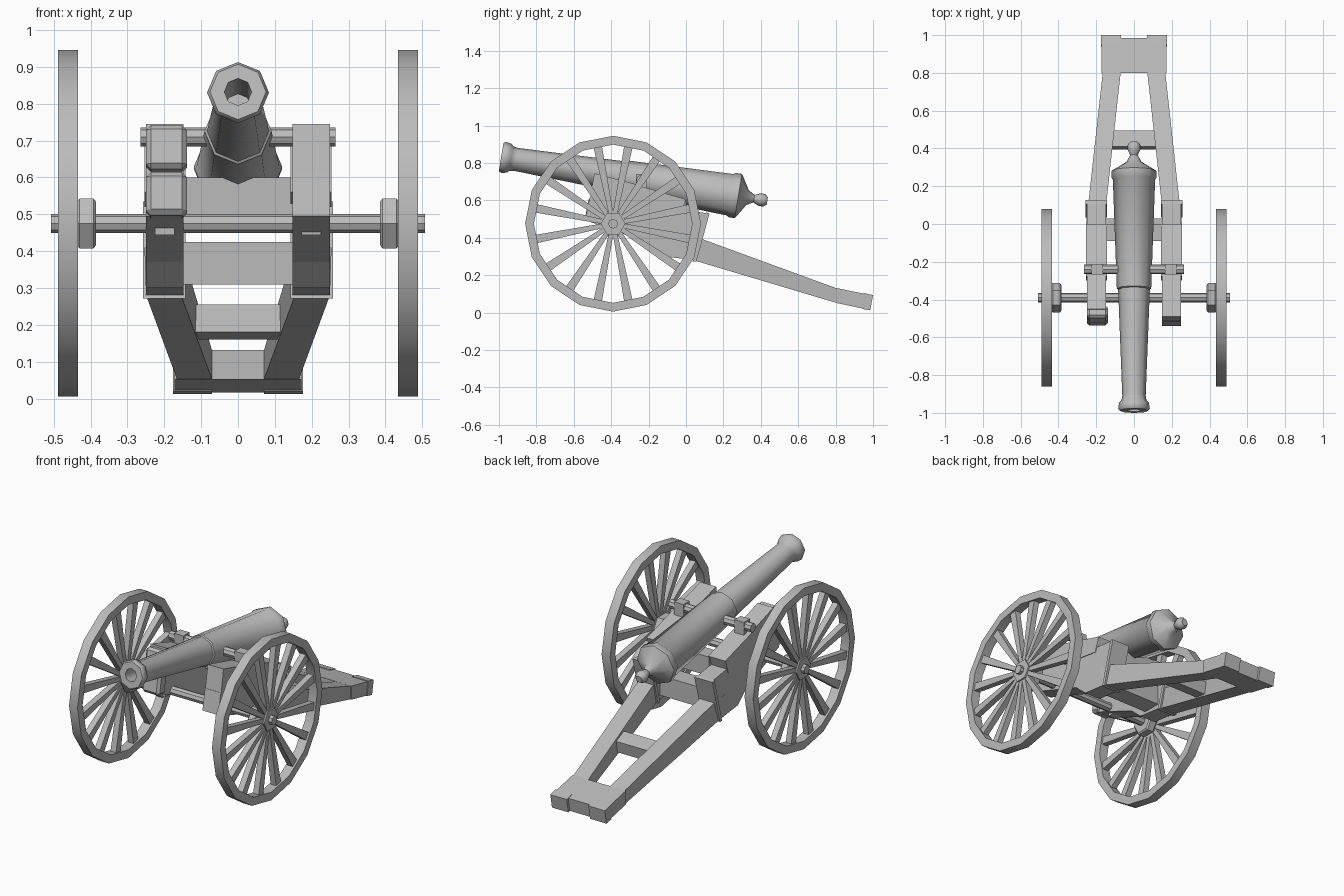
import bpy, bmesh, math
from mathutils import Vector, Matrix

if "Cube" in bpy.data.objects:
    bpy.data.objects.remove(bpy.data.objects["Cube"])

grey = bpy.data.materials.new("iron_grey")
grey.diffuse_color = (0.5, 0.5, 0.5, 1)
grey.use_nodes = True
grey.node_tree.nodes["Principled BSDF"].inputs["Base Color"].default_value = grey.diffuse_color


def finish(name, bm, smooth=None):
    bmesh.ops.recalc_face_normals(bm, faces=bm.faces)
    me = bpy.data.meshes.new(name)
    bm.to_mesh(me)
    bm.free()
    me.materials.append(grey)
    ob = bpy.data.objects.new(name, me)
    bpy.context.collection.objects.link(ob)
    if smooth:
        bpy.ops.object.select_all(action='DESELECT')
        ob.select_set(True)
        bpy.context.view_layer.objects.active = ob
        bpy.ops.object.shade_smooth_by_angle(angle=math.radians(smooth))
    return ob


def add_prism(bm, pts, x0, x1, skew=lambda y: 0, side=1):
    """Extrude a (y, z) outline from x0 to x1, optionally slanted along y."""
    rings = [[bm.verts.new((side * (x + skew(y)), y, z)) for y, z in pts] for x in (x0, x1)]
    n = len(pts)
    bm.faces.new(rings[0])
    bm.faces.new(rings[1])
    for i in range(n):
        j = (i + 1) % n
        bm.faces.new((rings[0][i], rings[0][j], rings[1][j], rings[1][i]))


def prism(name, pts, x0, x1, skew=lambda y: 0, side=1, bevel=0):
    bm = bmesh.new()
    add_prism(bm, pts, x0, x1, skew, side)
    if bevel:
        bmesh.ops.recalc_face_normals(bm, faces=bm.faces)
        bmesh.ops.bevel(bm, geom=bm.edges[:], offset=bevel, segments=1, affect='EDGES')
    return finish(name, bm)


def bar(name, y0, y1, z0, z1, x0, x1, side=1):
    return prism(name, [(y0, z0), (y1, z0), (y1, z1), (y0, z1)], x0, x1, side=side)


def lathe(name, origin, a, b, axis, profile, sides, closed=False, smooth=None):
    """Revolve (distance, radius) points about an axis; a and b span the circle."""
    o, a, b, axis = (Vector(v) for v in (origin, a, b, axis))
    bm = bmesh.new()
    rings = []
    for s, r in profile:
        ring = []
        for k in range(sides):
            t = 2 * math.pi * k / sides
            ring.append(bm.verts.new(o + axis * s + (a * math.cos(t) + b * math.sin(t)) * r))
        rings.append(ring)
    pairs = list(zip(rings, rings[1:]))
    if closed:
        pairs.append((rings[-1], rings[0]))
    else:
        bm.faces.new(rings[0])
        bm.faces.new(rings[-1])
    for p, q in pairs:
        for k in range(sides):
            j = (k + 1) % sides
            bm.faces.new((p[k], p[j], q[j], q[k]))
    return finish(name, bm, smooth)


X, Y, Z = (1, 0, 0), (0, 1, 0), (0, 0, 1)

# Barrel with bore, muzzle swell, reinforce step and breech knob
tilt = math.atan(0.165)
along = (0, math.cos(tilt), -math.sin(tilt))
up = (0, math.sin(tilt), math.cos(tilt))
barrel_profile = [(0.25, 0.036), (0.0, 0.037), (0.0, 0.076), (0.012, 0.084), (0.045, 0.078),
                  (0.055, 0.066), (0.08, 0.062), (0.65, 0.084), (0.655, 0.091), (1.24, 0.112),
                  (1.25, 0.12), (1.285, 0.12), (1.295, 0.105), (1.335, 0.04), (1.37, 0.02),
                  (1.40, 0.034), (1.425, 0.034), (1.442, 0.02)]
lathe("barrel", (0, -0.988, 0.832), X, up, along, barrel_profile, 8, smooth=50)

# Trunnion rod and axle
lathe("trunnion", (0, -0.24, 0.71), Y, Z, X, [(-0.265, 0.026), (0.265, 0.026)], 8)
HY, HZ = -0.39, 0.475
lathe("axle", (0, HY, HZ), Y, Z, X, [(-0.508, 0.026), (0.508, 0.026)], 8)

for side, tag in ((-1, "left"), (1, "right")):
    # Wheel: rim, hub and sixteen spokes
    ax = (side, 0, 0)
    lathe(f"{tag}_wheel_rim", (0, HY, HZ), Y, Z, ax,
          [(0.434, 0.47), (0.489, 0.47), (0.489, 0.423), (0.434, 0.423)], 16, True, 30)
    lathe(f"{tag}_wheel_hub", (0, HY, HZ), Y, Z, ax,
          [(0.385, 0.068), (0.392, 0.078), (0.43, 0.078), (0.44, 0.066), (0.487, 0.066)], 6)
    bm = bmesh.new()
    for k in range(16):
        t = 2 * math.pi * (k + 0.5) / 16
        c, s = math.cos(t), math.sin(t)
        outline = [(0.05, -0.012), (0.43, -0.023), (0.43, 0.023), (0.05, 0.012)]
        add_prism(bm, [(HY + r * c - w * s, HZ + r * s + w * c) for r, w in outline],
                  0.443, 0.478, side=side)
    finish(f"{tag}_wheel_spokes", bm)

    # Carriage cheek: lower beam with two sloping blocks on top
    front = 0.0 if side > 0 else 0.04
    prism(f"{tag}_cheek_lower", [(-0.515 + front, 0.615), (0.12, 0.53), (0.05, 0.28), (-0.12, 0.30),
                                 (-0.2, 0.37), (-0.54 + front, 0.495)], 0.148, 0.25, side=side)
    prism(f"{tag}_cheek_front_block", [(-0.49 + front, 0.745), (-0.265, 0.685), (-0.29, 0.56),
                                       (-0.515 + front, 0.6)], 0.148, 0.25, side=side)
    prism(f"{tag}_cheek_rear_block", [(-0.275, 0.685), (0.0, 0.605), (-0.03, 0.52),
                                      (-0.3, 0.56)], 0.143, 0.254, side=side)
    if side < 0:
        # Worn timber ends
        prism("upper_timber_end", [(-0.495, 0.745), (-0.43, 0.73), (-0.45, 0.61), (-0.52, 0.625)],
              0.138, 0.25, side=side, bevel=0.014)
        prism("lower_timber_end", [(-0.52, 0.618), (-0.45, 0.60), (-0.47, 0.485), (-0.54, 0.5)],
              0.138, 0.25, side=side, bevel=0.014)
    # Iron fittings: trunnion cap, axle bracket and rear strap
    bar(f"{tag}_trunnion_cap", -0.268, -0.212, 0.66, 0.742, 0.165, 0.225, side)
    bar(f"{tag}_axle_bracket", HY - 0.032, HY + 0.032, 0.443, 0.505, 0.172, 0.225, side)
    prism(f"{tag}_rear_strap", [(0.035, 0.272), (0.055, 0.272), (0.126, 0.53), (0.106, 0.535)],
          0.142, 0.258, side=side)

    # Trail arm tapering toward the ground
    prism(f"{tag}_trail_arm", [(0.0, 0.41), (0.08, 0.395), (0.81, 0.128), (0.81, 0.05), (0.04, 0.28)],
          0.15, 0.245, lambda y: -0.11 * (y - 0.08), side)
    # Raised end pads on the trail foot
    prism(f"{tag}_trail_end", [(0.95, 0.105), (1.0, 0.093), (0.985, 0.012), (0.94, 0.02)],
          0.07, 0.176, side=side)

# Trail foot joining the two arms
prism("trail_foot", [(0.80, 0.132), (0.985, 0.094), (0.972, 0.016), (0.80, 0.052)], -0.172, 0.172)

# Cross pieces between the cheeks and the arms
bar("upper_transom", -0.09, 0.0, 0.49, 0.60, -0.15, 0.15)
bar("lower_transom", -0.08, 0.03, 0.31, 0.425, -0.15, 0.15)
prism("trail_crossbar", [(0.41, 0.255), (0.495, 0.23), (0.48, 0.16), (0.395, 0.18)], -0.14, 0.14)
